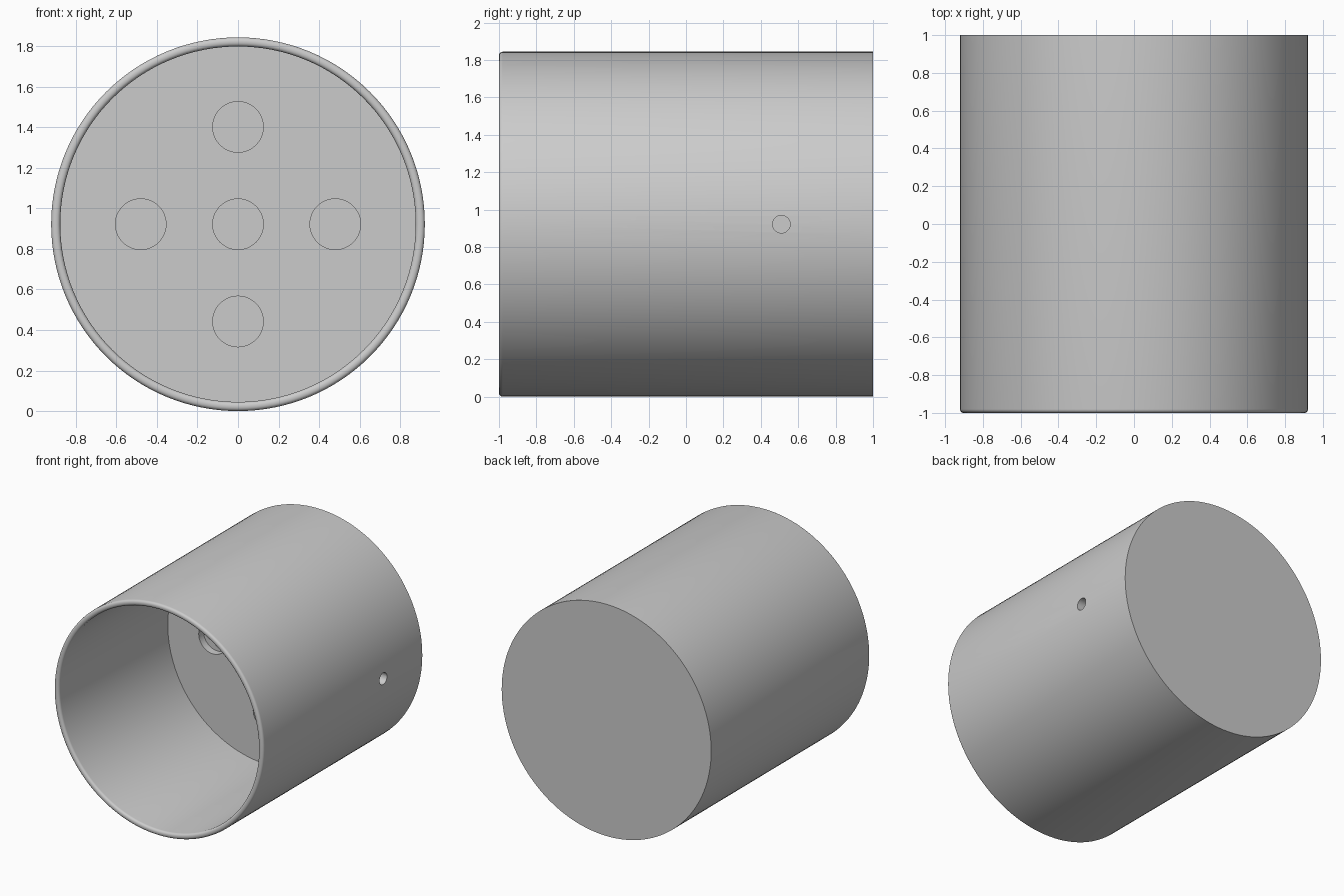
import bpy, bmesh, math
from mathutils import Matrix, Vector

R, INNER = 0.922, 0.877        # outer and inner radius
FLOOR_Y = 0.37                 # face of the thick base inside the cup
LIP = 0.02                     # rounding of the open rim
SIDES = 128

cube = bpy.data.objects.get("Cube")
if cube:
    bpy.data.objects.remove(cube, do_unlink=True)

grey = bpy.data.materials.new("light_grey")
grey.use_nodes = True
grey.diffuse_color = (0.6, 0.6, 0.6, 1)
grey.node_tree.nodes["Principled BSDF"].inputs["Base Color"].default_value = grey.diffuse_color


def finish(name, bm):
    bmesh.ops.recalc_face_normals(bm, faces=bm.faces)
    mesh = bpy.data.meshes.new(name)
    bm.to_mesh(mesh)
    bm.free()
    mesh.materials.append(grey)
    obj = bpy.data.objects.new(name, mesh)
    bpy.context.collection.objects.link(obj)
    return obj


def arc(radius, start, end, steps=5):
    # Quarter turn of the rim, as (radius, y) points
    for i in range(steps + 1):
        a = math.radians(start + (end - start) * i / steps)
        yield radius + LIP * math.cos(a), -1 + LIP + LIP * math.sin(a)


# Cup: lathed profile from the inner floor, over the rounded rim, to the back
profile = [(0, FLOOR_Y), (INNER, FLOOR_Y)]
profile += arc(INNER + LIP, 180, 270)
profile += arc(R - LIP, 270, 360)
profile += [(R, 1), (0, 1)]

bm = bmesh.new()
verts = [bm.verts.new((r, y, 0)) for r, y in profile]
edges = [bm.edges.new(pair) for pair in zip(verts, verts[1:])]
bmesh.ops.spin(bm, geom=verts + edges, cent=(0, 0, 0), axis=(0, 1, 0),
               angle=math.tau, steps=SIDES, use_duplicate=False)
bmesh.ops.remove_doubles(bm, verts=bm.verts, dist=0.0001)
bmesh.ops.translate(bm, verts=bm.verts, vec=(0, 0, R))
cup = finish("cup", bm)


def drill(name, centre, axis, radius, depth, segments):
    # Cylinder cutter centred on the surface, reaching depth to either side
    bm = bmesh.new()
    turn = Vector((0, 0, 1)).rotation_difference(Vector(axis)).to_matrix().to_4x4()
    bmesh.ops.create_cone(bm, cap_ends=True, segments=segments, radius1=radius,
                          radius2=radius, depth=2 * depth,
                          matrix=Matrix.Translation(centre) @ turn)
    cutter = finish(name, bm)
    cutter.hide_render = True
    cutter.hide_set(True)
    cutter.display_type = 'WIRE'
    mod = cup.modifiers.new(name, 'BOOLEAN')
    mod.operation = 'DIFFERENCE'
    mod.solver = 'EXACT'
    mod.object = cutter
    return cutter


# Five shallow round recesses in the inner floor, and one hole in the left side
S = 0.48
cutters = [drill("floor_recess_cutter", (x, FLOOR_Y, R + z), (0, 1, 0), 0.125, 0.06, 48)
           for x, z in [(0, 0), (S, 0), (-S, 0), (0, S), (0, -S)]]
cutters.append(drill("side_hole_cutter", (R, 0.51, R), (1, 0, 0), 0.047, 0.2, 32))

# Apply the cuts and drop the helpers
bpy.ops.object.select_all(action='DESELECT')
bpy.context.view_layer.objects.active = cup
cup.select_set(True)
for mod in list(cup.modifiers):
    bpy.ops.object.modifier_apply(modifier=mod.name)
for cutter in cutters:
    bpy.data.objects.remove(cutter, do_unlink=True)
bpy.ops.object.shade_smooth_by_angle(angle=math.radians(30))
